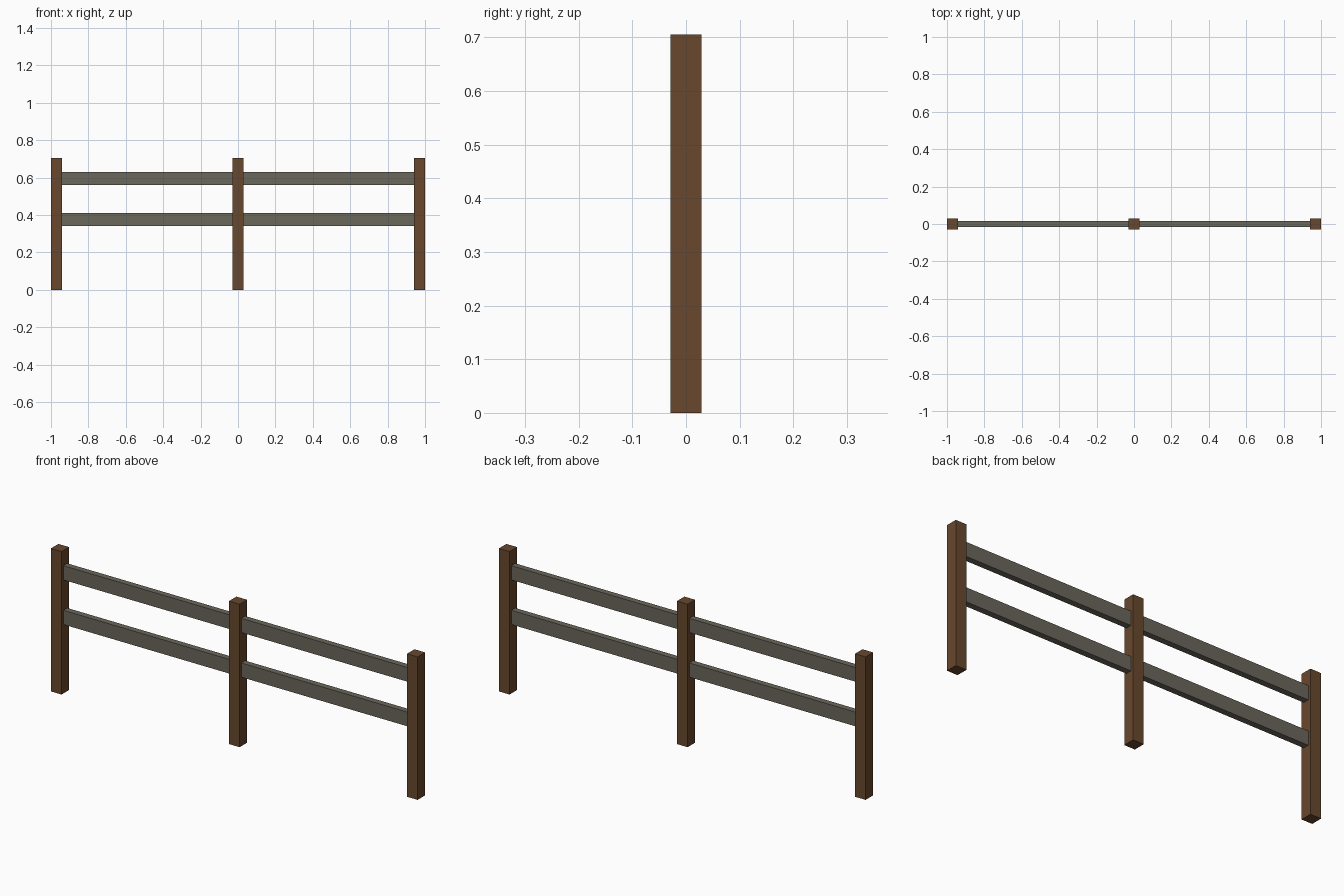
import bpy

cube = bpy.data.objects.get("Cube")
if cube:
    bpy.data.objects.remove(cube, do_unlink=True)

POST_WIDTH, POST_HEIGHT = 0.058, 0.705
RAIL_DEPTH, RAIL_HEIGHT = 0.03, 0.07
POST_X = 1 - POST_WIDTH / 2


def make_material(name, colour):
    mat = bpy.data.materials.new(name)
    mat.use_nodes = True
    mat.diffuse_color = colour
    bsdf = next(n for n in mat.node_tree.nodes if n.type == "BSDF_PRINCIPLED")
    bsdf.inputs["Base Color"].default_value = colour
    return mat


def make_box(name, centre, size, mat):
    bpy.ops.mesh.primitive_cube_add(size=1, location=centre)
    obj = bpy.context.object
    obj.name = name
    obj.scale = size
    bpy.ops.object.transform_apply(location=False, rotation=False, scale=True)
    obj.data.materials.append(mat)
    return obj


brown_wood = make_material("brown wood", (0.14, 0.065, 0.027, 1))
grey_wood = make_material("weathered grey wood", (0.145, 0.135, 0.105, 1))

# Square upright posts
for side, x in (("right", -POST_X), ("middle", 0), ("left", POST_X)):
    make_box(f"{side}_post", (x, 0, POST_HEIGHT / 2),
             (POST_WIDTH, POST_WIDTH, POST_HEIGHT), brown_wood)

# Two rails in each bay, let slightly into the posts
rail_length = POST_X - POST_WIDTH + 0.01
for side, x in (("right", -POST_X / 2), ("left", POST_X / 2)):
    for level, z in (("lower", 0.375), ("upper", 0.595)):
        make_box(f"{side}_{level}_rail", (x, 0, z),
                 (rail_length, RAIL_DEPTH, RAIL_HEIGHT), grey_wood)
